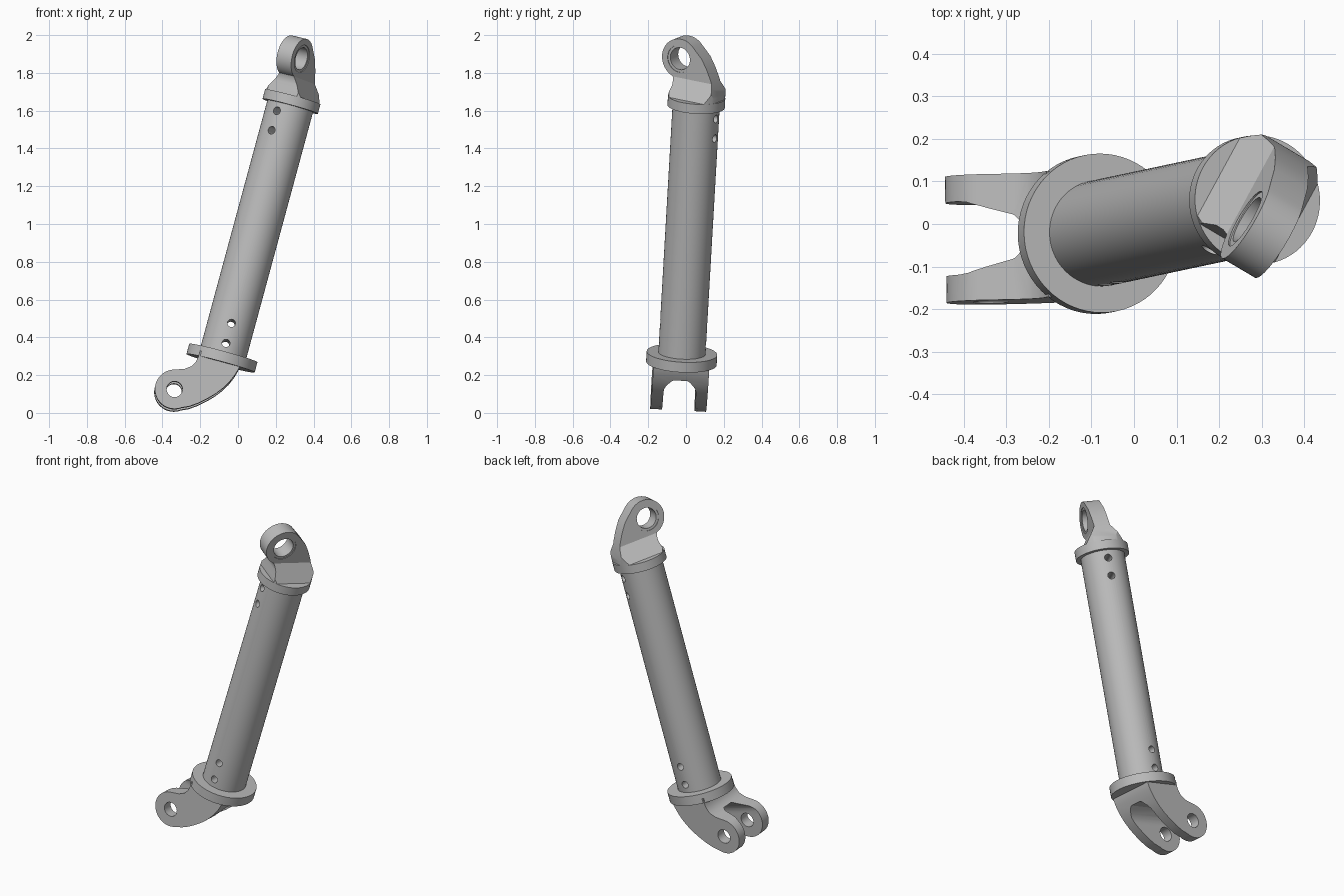
import bpy, bmesh
from math import radians, cos, sin, pi
from mathutils import Matrix, Vector

cube = bpy.data.objects.get("Cube")
if cube:
    bpy.data.objects.remove(cube, do_unlink=True)

grey = bpy.data.materials.new("metal grey")
grey.use_nodes = True
grey.diffuse_color = (0.5, 0.5, 0.5, 1)
grey.node_tree.nodes["Principled BSDF"].inputs["Base Color"].default_value = (0.5, 0.5, 0.5, 1)

# Frames: the leaning strut axis, with the top end twisted about it
low = Vector((-0.085, -0.023, 0.29))
high = Vector((0.283, 0.055, 1.648))
axis = (high - low).normalized()
side_y = (Vector((0, 1, 0)) - axis * axis.y).normalized()
side_x = side_y.cross(axis)
lean = Matrix((side_x, side_y, axis)).transposed().to_4x4()
LOW = Matrix.Translation(low) @ lean
HIGH = Matrix.Translation(high) @ lean @ Matrix.Rotation(radians(-30), 4, "Z")
length = (high - low).length
ALONG_X = Matrix.Rotation(pi / 2, 4, "Y")
ALONG_Y = Matrix.Rotation(-pi / 2, 4, "X")


def finish(name, bm, frame):
    bmesh.ops.remove_doubles(bm, verts=bm.verts, dist=1e-5)
    bmesh.ops.recalc_face_normals(bm, faces=bm.faces)
    mesh = bpy.data.meshes.new(name)
    bm.to_mesh(mesh)
    bm.free()
    mesh.materials.append(grey)
    obj = bpy.data.objects.new(name, mesh)
    bpy.context.collection.objects.link(obj)
    obj.matrix_world = frame
    return obj


def lathe(name, profile, frame, steps=64):
    """Spin (radius, height) points about the frame's z axis."""
    bm = bmesh.new()
    verts = [bm.verts.new((r, 0, h)) for r, h in profile]
    edges = [bm.edges.new(pair) for pair in zip(verts, verts[1:])]
    bmesh.ops.spin(bm, geom=verts + edges, axis=(0, 0, 1), cent=(0, 0, 0),
                   angle=2 * pi, steps=steps)
    return finish(name, bm, frame)


def rod(name, r, a, b, frame, steps=64):
    return lathe(name, [(0, a), (r, a), (r, b), (0, b)], frame, steps)


def prism(name, points, place, depth, frame):
    """Extrude an outline; place maps (p, q, d) to local x, y, z."""
    bm = bmesh.new()
    face = bm.faces.new([bm.verts.new(place(p, q, -depth)) for p, q in points])
    out = bmesh.ops.extrude_face_region(bm, geom=[face])
    shift = Vector(place(0, 0, 2 * depth))
    bmesh.ops.translate(bm, vec=shift, verts=[g for g in out["geom"] if isinstance(g, bmesh.types.BMVert)])
    return finish(name, bm, frame)


def carve(obj, cutter, operation="DIFFERENCE"):
    cutter.hide_render = True
    mod = obj.modifiers.new("carve", "BOOLEAN")
    mod.operation, mod.solver, mod.object = operation, "EXACT", cutter
    bpy.context.view_layer.objects.active = obj
    bpy.ops.object.modifier_apply(modifier=mod.name)
    bpy.data.objects.remove(cutter, do_unlink=True)


def arc(cx, cy, r, start, end, n=28):
    angles = [radians(start + (end - start) * i / n) for i in range(n + 1)]
    return [(cx + r * cos(a), cy + r * sin(a)) for a in angles]


def across_y(p, q, d):
    return (p, d, q)


def across_x(p, q, d):
    return (d, p, q)


# Tube with cross-drilled pin holes at both ends
tube = rod("tube", 0.125, 0, length, LOW)
for frame, heights in ((LOW, (0.075, 0.185)), (HIGH, (-0.073, -0.18))):
    for h in heights:
        hole = frame @ Matrix.Translation((0, 0, h)) @ ALONG_Y
        carve(tube, rod("hole_cutter", 0.021, -0.3, 0.3, hole, 24))

# Flanges
lower_flange = rod("lower_flange", 0.187, -0.028, 0.028, LOW)
upper_flange = rod("upper_flange", 0.152, -0.026, 0.026, HIGH)

# Lower fork: swept outline, slotted between its two lugs
pin = (-0.199, -0.233)
outline = [(-0.122, 0), (-0.122, -0.035), (-0.127, -0.06), (-0.142, -0.09), (-0.176, -0.115)]
outline += arc(*pin, 0.104, 106, 306)
outline += [(-0.1, -0.3), (-0.06, -0.272), (-0.02, -0.237), (0.018, -0.198), (0.047, -0.16),
            (0.071, -0.12), (0.09, -0.075), (0.1, -0.04), (0.105, 0)]
fork = prism("lower_fork", outline, across_y, 0.148, LOW)
half_slot = [(0.036, -0.103), (0.05, -0.112), (0.073, -0.14), (0.083, -0.16), (0.086, -0.18), (0.086, -0.5)]
slot = half_slot + [(-p, q) for p, q in reversed(half_slot)]
carve(fork, prism("slot_cutter", slot, across_x, 0.5, LOW))
pin_frame = LOW @ Matrix.Translation((pin[0], 0, pin[1])) @ ALONG_Y
carve(fork, rod("pin_cutter", 0.042, -0.3, 0.3, pin_frame, 40))

# Upper eye: hooked outline, flared toward the flange and trimmed to its rim
eye = (-0.09, 0.228)
outline = [(0.146, 0), (0.138, 0.05), (0.122, 0.1), (0.103, 0.145), (0.078, 0.195), (0.043, 0.25)]
outline += arc(*eye, 0.108, 42, 250)
outline += [(-0.118, 0.11), (-0.113, 0.085), (-0.118, 0.05), (-0.12, 0)]
lug = prism("upper_eye", outline, across_x, 0.2, HIGH)
half_flare = [(0.108, -0.1), (0.108, 0.026), (0.046, 0.125), (0.046, 0.5)]
flare = half_flare + [(-p, q) for p, q in reversed(half_flare)]
carve(lug, prism("flare_cutter", flare, across_y, 0.5, HIGH), "INTERSECT")
rim = [(0, -0.2), (0.151, -0.2), (0.151, 0.1), (0.5, 0.1), (0.5, 0.6), (0, 0.6)]
carve(lug, lathe("rim_cutter", rim, HIGH), "INTERSECT")
eye_frame = HIGH @ Matrix.Translation((0, *eye)) @ ALONG_X
carve(lug, rod("eye_cutter", 0.074, -0.3, 0.3, eye_frame))

# Bushing inside the eye
ring = [(0.06, -0.042), (0.074, -0.042), (0.074, 0.042), (0.06, 0.042), (0.06, -0.042)]
bushing = lathe("eye_bushing", ring, eye_frame)

# Smooth the round surfaces and keep the machined edges sharp
bpy.ops.object.select_all(action="DESELECT")
for obj in (tube, lower_flange, upper_flange, fork, lug, bushing):
    obj.select_set(True)
bpy.context.view_layer.objects.active = tube
bpy.ops.object.shade_smooth_by_angle(angle=radians(30))
